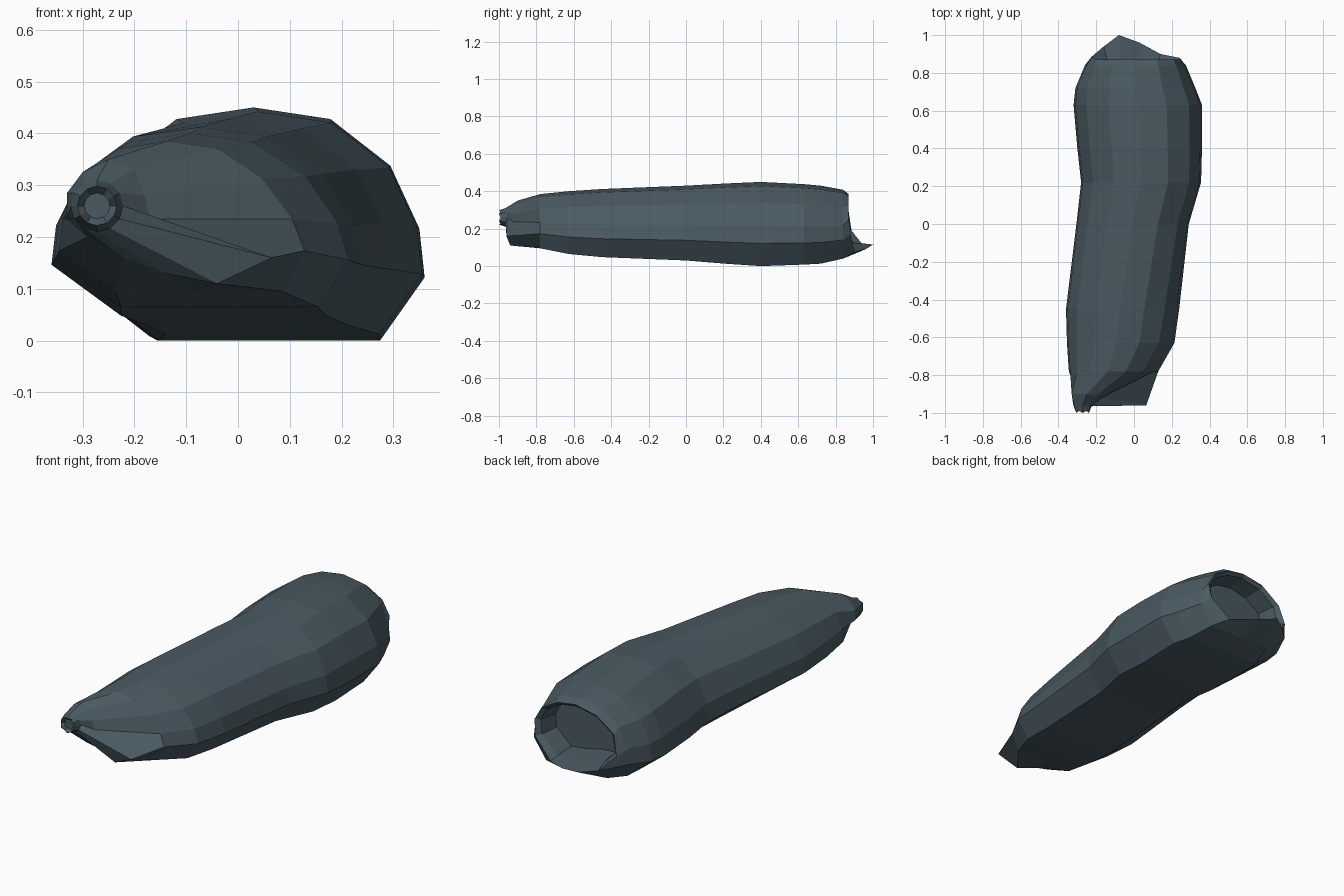
import bpy, bmesh, math
from mathutils import Vector

if "Cube" in bpy.data.objects:
    bpy.data.objects.remove(bpy.data.objects["Cube"])

# One flat slate-blue cloth colour
slate = bpy.data.materials.new("slate_blue_cloth")
slate.diffuse_color = (0.068, 0.102, 0.122, 1)
slate.use_nodes = True
slate.node_tree.nodes["Principled BSDF"].inputs["Base Color"].default_value = slate.diffuse_color

# Half of the flat-bottomed cross-section, mirrored to make 12 sides
half = [(.45, .95), (.8, .75), (.97, .48), (1, .27), (.74, 0)]
profile = [(0, 1)] + half + [(0, 0)] + [(-u, v) for u, v in reversed(half)]
profile[7] = (-.56, 0)          # underside tucks in further on the left


def section(y, x0, x1, z0, z1, skew=0):
    """Fit the profile in a box, leaning its right shoulder by skew."""
    c, h = (x0 + x1) / 2, (x1 - x0) / 2
    return [Vector((c + h * u + skew * v * (1 + u), y, z0 + (z1 - z0) * v))
            for u, v in profile]


def shrink(ring, s, y, blend):
    """Copy of a ring scaled about its centre and moved towards depth y."""
    c = sum(ring, Vector()) / len(ring)
    out = []
    for p in ring:
        q = c + (p - c) * s
        q.y = p.y + (y - p.y) * blend
        out.append(q)
    return out


def knot_ring(y, r):
    """Small twelve-sided ring of the gathered end."""
    return [Vector((-.272 + r * math.sin(i * math.tau / 12), y + .01 * (i % 2),
                    .26 + r * math.cos(i * math.tau / 12))) for i in range(12)]


# Puckered ring behind the knot, with a folded corner on the right
pucker = [Vector(p) for p in [
    (-.25, -.90, .35), (-.2, -.91, .33), (-.18, -.92, .28), (-.17, -.92, .235),
    (.065, -.96, .16), (-.04, -.94, .11), (-.14, -.90, .13), (-.22, -.92, .16),
    (-.29, -.92, .2), (-.33, -.9, .235), (-.33, -.9, .285), (-.3, -.9, .325)]]

# Open back end: round mouth with a pointed lip at the bottom
mouth = [Vector(p) for p in [
    (.02, .87, .385), (.12, .87, .37), (.21, .87, .32), (.25, .87, .25),
    (.24, .88, .17), (.14, .90, .075), (.03, .96, .09), (-.08, 1, .115),
    (-.16, .94, .12), (-.225, .885, .19), (-.2, .87, .29), (-.1, .87, .36)]]

body = [section(*r) for r in [
    (-.78, -.345, .15, .095, .385, -.04),
    (-.63, -.355, .23, .065, .40, -.03),
    (-.45, -.36, .25, .048, .412, -.02),
    (0, -.305, .29, .03, .43),
    (.22, -.28, .355, .012, .442),
    (.4, -.30, .36, 0, .45),
    (.63, -.32, .36, .008, .438),
    (.72, -.31, .325, .013, .43),
    (.84, -.26, .275, .04, .408)]]

# Lining of the shallow hollow behind the mouth
lining = [shrink(mouth, .9, .85, .8), shrink(mouth, .82, .76, 1)]
rings = ([knot_ring(-.985, .025), knot_ring(-1, .038), knot_ring(-.965, .05),
          pucker] + body + [mouth] + lining)

bm = bmesh.new()
loops = [[bm.verts.new(p) for p in ring] for ring in rings]
for a, b in zip(loops, loops[1:]):
    for i in range(12):
        j = (i + 1) % 12
        bm.faces.new((a[i], a[j], b[j], b[i]))
bm.faces.new(loops[0])
bm.faces.new(loops[-1])
bmesh.ops.recalc_face_normals(bm, faces=bm.faces)
mesh = bpy.data.meshes.new("hollow_cloth_roll")
bm.to_mesh(mesh)
bm.free()
mesh.materials.append(slate)
obj = bpy.data.objects.new("hollow_cloth_roll", mesh)
bpy.context.collection.objects.link(obj)
